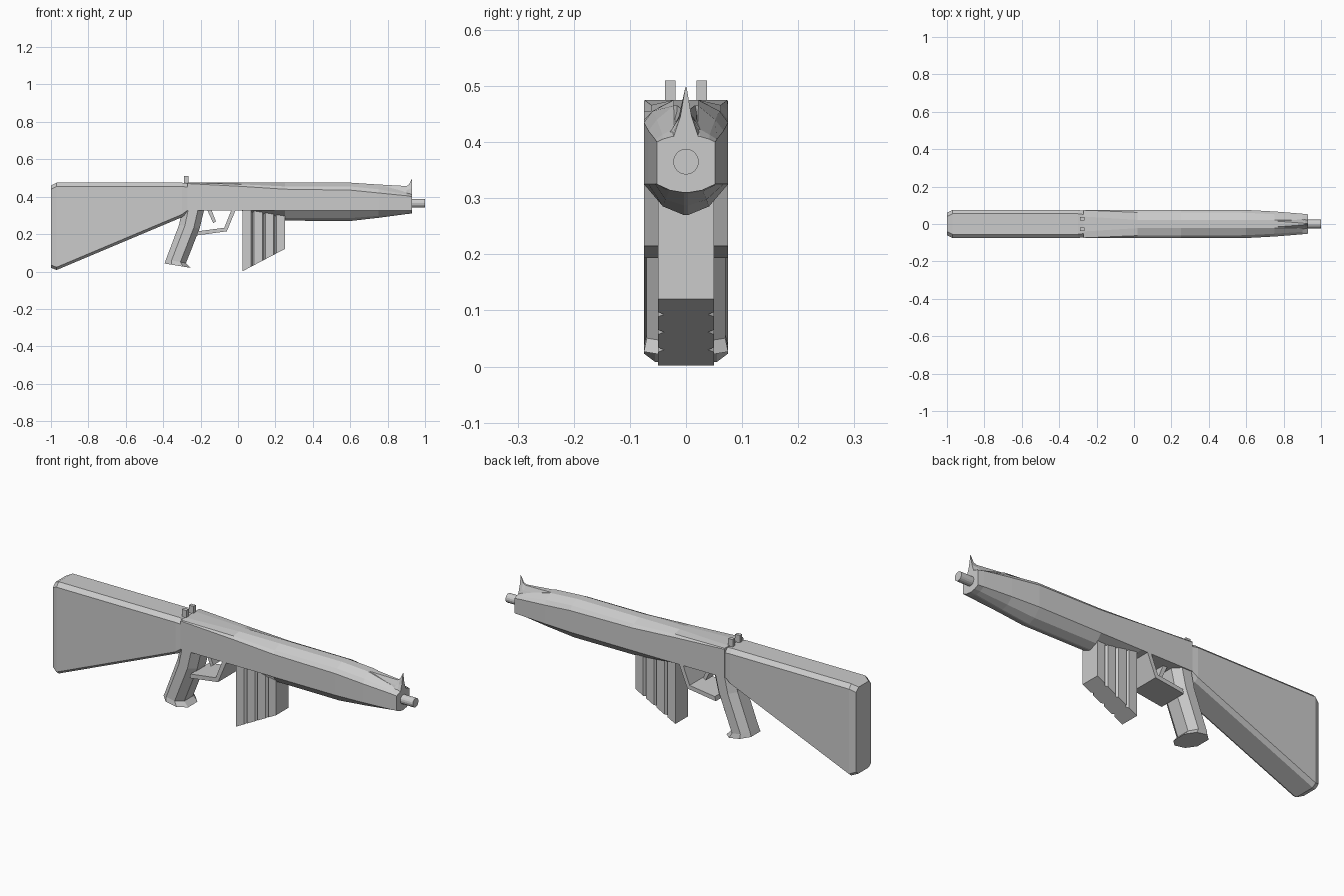
import bpy, bmesh
from math import pi
from mathutils import Vector

if "Cube" in bpy.data.objects:
    bpy.data.objects.remove(bpy.data.objects["Cube"])


def loft(name, rings):
    """Skin a list of equal-length vertex rings and cap both ends."""
    bm = bmesh.new()
    loops = [[bm.verts.new(p) for p in r] for r in rings]
    n = len(loops[0])
    for a, b in zip(loops, loops[1:]):
        for i in range(n):
            j = (i + 1) % n
            bm.faces.new((a[i], a[j], b[j], b[i]))
    bm.faces.new(loops[0])
    bm.faces.new(loops[-1][::-1])
    bmesh.ops.recalc_face_normals(bm, faces=bm.faces[:])
    me = bpy.data.meshes.new(name)
    bm.to_mesh(me)
    bm.free()
    ob = bpy.data.objects.new(name, me)
    bpy.context.collection.objects.link(ob)
    return ob


def section(x, half):
    """Full ring at x from a half profile (y, z) listed top to bottom."""
    ring = [(x, y, z) for y, z in half]
    return ring + [(x, -y, z) for y, z in reversed(half)]


def prism(name, profile, w):
    """Extrude an x-z profile across y."""
    return loft(name, [[(x, y, z) for x, z in profile] for y in (-w, w)])


# Butt stock
def stock_half(w, top, bottom):
    return [(w - .02, top), (w, top - .02), (w, bottom + .015), (w - .02, bottom)]


loft("stock", [section(-1.0, stock_half(.06, .46, .02)),
               section(-.97, stock_half(.075, .475, .008)),
               section(-.3, stock_half(.075, .475, .29)),
               section(-.26, stock_half(.07, .47, .32))])

# Receiver and fore-end: x, ridge (y, z), shoulder (y, z), side width, side top, keel depth
body = [(-.27, .04, .475, .074, .475, .075, .47, .0),
        (.02, .022, .475, .062, .466, .075, .455, .0),
        (.25, .022, .475, .062, .455, .075, .44, .053),
        (.60, .022, .475, .060, .455, .075, .435, .055),
        (.75, .022, .465, .052, .440, .067, .42, .038),
        (.90, .021, .425, .042, .413, .055, .405, .018),
        (.93, .025, .410, .042, .405, .052, .40, .015)]
rings = []
for x, ry, rz, sy, sz, w, top, keel in body:
    rings.append(section(x, [(ry, rz), (sy, sz), (w, top), (w, .325),
                             (w * .55, .325 - keel * .72), (.004, .325 - keel)]))
loft("receiver_and_fore_end", rings)

# Front sight with its ramp
loft("front_sight", [section(.70, [(.02, .468), (.024, .455), (.03, .42)]),
                     section(.90, [(.005, .457), (.018, .435), (.04, .40)]),
                     section(.915, [(.003, .465), (.014, .44), (.03, .40)]),
                     section(.93, [(.001, .498), (.01, .445), (.025, .40)])])

# Barrel
bpy.ops.mesh.primitive_cylinder_add(vertices=16, radius=.023, depth=.12,
                                    location=(.94, 0, .365), rotation=(0, pi / 2, 0))
bpy.context.object.name = "barrel"

# Rear sight posts
for side, y in (("left", -.028), ("right", .028)):
    bpy.ops.mesh.primitive_cube_add(size=1, location=(-.277, y, .485))
    bpy.context.object.name = "rear_sight_" + side
    bpy.context.object.scale = (.026, .019, .05)

# Octagonal pistol grip: rear (x, z), front (x, z), half width
grip = []
for rear, front, w in [((-.30, .325), (-.18, .335), .07),
                       ((-.315, .25), (-.205, .23), .07),
                       ((-.385, .065), (-.278, .045), .07),
                       ((-.393, .043), (-.255, .020), .075)]:
    a, b = Vector((rear[0], 0, rear[1])), Vector((front[0], 0, front[1]))
    ring = []
    for t, k in [(0, .5), (.28, 1), (.72, 1), (1, .5)]:
        p = a.lerp(b, t)
        ring.append((p.x, w * k, p.z))
    grip.append(ring + [(x, -y, z) for x, y, z in reversed(ring)])
loft("pistol_grip", grip)

# Trigger guard and trigger
prism("trigger_guard", [(-.22, .193), (-.06, .215), (-.012, .33), (-.035, .33),
                        (-.073, .234), (-.215, .215)], .075)
prism("trigger", [(-.165, .33), (-.142, .33), (-.118, .268), (-.132, .258)], .03)

# Magazine with vertical V grooves and a slanted base
half = [(.025, .05)]
for gx in (.078, .138, .198):
    half += [(gx - .008, .05), (gx, .039), (gx + .008, .05)]
half.append((.25, .05))
outline = half + [(x, -y) for x, y in reversed(half)]
loft("magazine", [[(x, y, .002 + (x - .025) * .525) for x, y in outline],
                  [(x, y, .335) for x, y in outline]])
